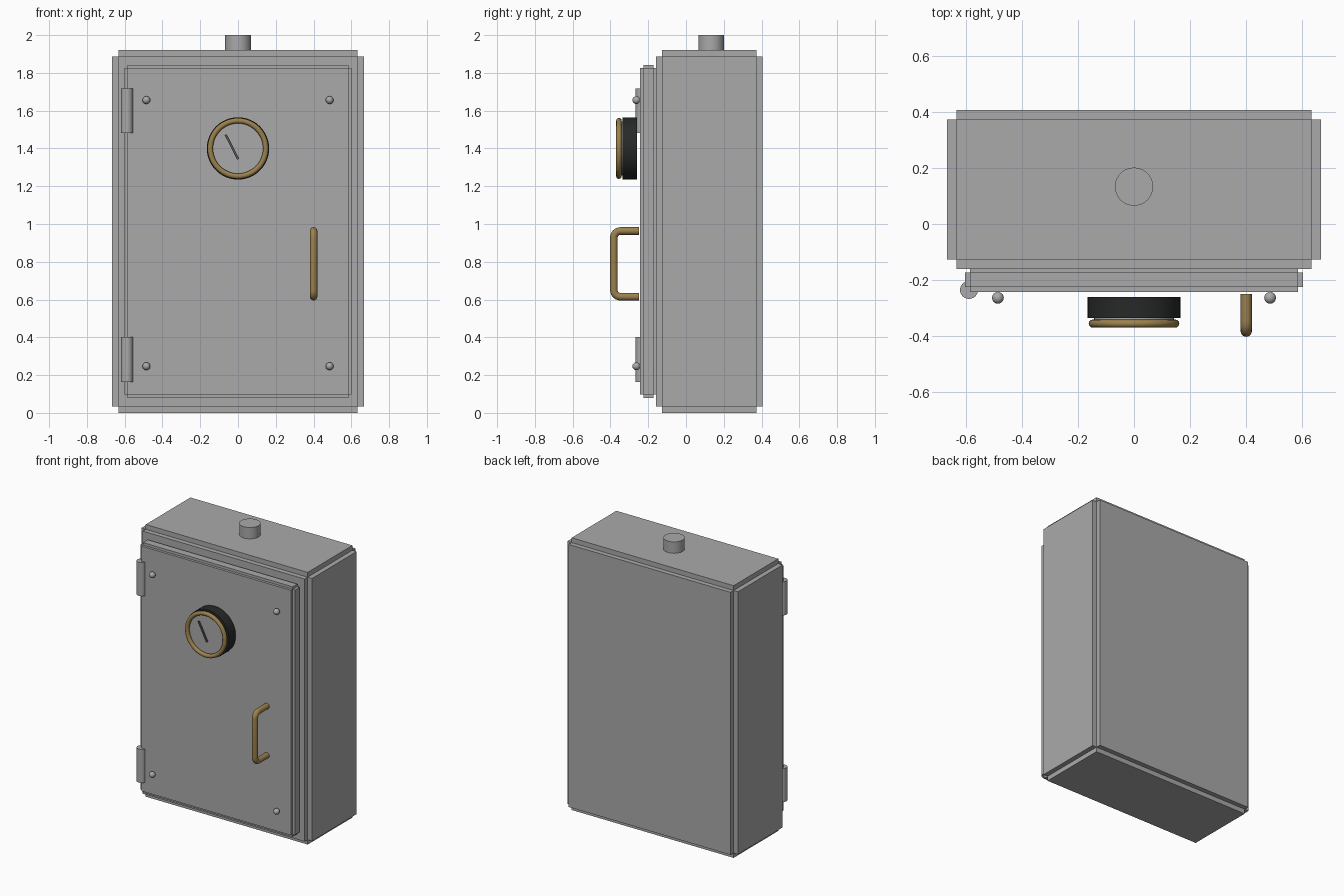
import bpy, bmesh, math
from mathutils import Matrix, Vector

if "Cube" in bpy.data.objects:
    bpy.data.objects.remove(bpy.data.objects["Cube"])


def material(name, rgb):
    m = bpy.data.materials.new(name)
    m.diffuse_color = (*rgb, 1)
    m.use_nodes = True
    m.node_tree.nodes["Principled BSDF"].inputs["Base Color"].default_value = m.diffuse_color
    return m


GREY = material("grey_steel", (0.40, 0.40, 0.40))
BRASS = material("brass", (0.33, 0.22, 0.075))
BLACK = material("black_casing", (0.02, 0.022, 0.022))
DARK = material("dark_needle", (0.09, 0.09, 0.09))


def finish(bm, name, mat, smooth=False):
    bmesh.ops.recalc_face_normals(bm, faces=bm.faces)
    me = bpy.data.meshes.new(name)
    if smooth:
        for f in bm.faces:
            f.smooth = True
        for e in bm.edges:
            e.smooth = len(e.link_faces) == 2 and e.calc_face_angle(0) < math.radians(40)
    bm.to_mesh(me)
    bm.free()
    me.materials.append(mat)
    ob = bpy.data.objects.new(name, me)
    bpy.context.collection.objects.link(ob)
    return ob


def add_box(bm, lo, hi):
    lo, hi = Vector(lo), Vector(hi)
    size = hi - lo
    bmesh.ops.create_cube(bm, size=1, matrix=Matrix.Translation((lo + hi) / 2)
                          @ Matrix.Diagonal((*size, 1)))


def stepped_box(name, lo, hi, step):
    """Three crossing slabs, leaving a square notch along every edge."""
    bm = bmesh.new()
    for axis in range(3):
        a = [v if i == axis else v + step for i, v in enumerate(lo)]
        b = [v if i == axis else v - step for i, v in enumerate(hi)]
        add_box(bm, a, b)
    return finish(bm, name, GREY)


def cylinder(name, mat, centre, r, depth, along_y=False, segs=40):
    bm = bmesh.new()
    rot = Matrix.Rotation(math.pi / 2, 4, 'X') if along_y else Matrix()
    bmesh.ops.create_cone(bm, cap_ends=True, segments=segs, radius1=r, radius2=r,
                          depth=depth, matrix=Matrix.Translation(centre) @ rot)
    return finish(bm, name, mat, True)


# Cabinet and door
stepped_box("cabinet_body", (-0.666, -0.16, 0.0), (0.666, 0.406, 1.92), 0.034)
stepped_box("door", (-0.602, -0.243, 0.079), (0.602, -0.155, 1.843), 0.018)

# Conduit stub on the roof
cylinder("roof_conduit", GREY, (0, 0.133, 1.955), 0.068, 0.09)

# Hinges and door screws
for tag, z in (("lower", 0.283), ("upper", 1.60)):
    cylinder(tag + "_hinge", GREY, (-0.588, -0.235, z), 0.032, 0.237, segs=24)
for i, (x, z) in enumerate((sx, sz) for sx in (-0.485, 0.485) for sz in (0.247, 1.656)):
    bm = bmesh.new()
    bmesh.ops.create_uvsphere(bm, u_segments=12, v_segments=8, radius=0.021,
                              matrix=Matrix.Translation((x, -0.263, z))
                              @ Matrix.Rotation(math.pi / 2, 4, 'X'))
    finish(bm, "door_screw_%d" % i, GREY, True)

# Gauge: casing, dial, bezel ring, needle
GZ = 1.40
cylinder("gauge_casing", BLACK, (0, -0.298, GZ), 0.165, 0.075, True, 48)
cylinder("gauge_dial", GREY, (0, -0.338, GZ), 0.142, 0.008, True, 48)
bpy.ops.mesh.primitive_torus_add(major_segments=48, minor_segments=12, major_radius=0.147,
                                 minor_radius=0.0145, location=(0, -0.355, GZ),
                                 rotation=(math.pi / 2, 0, 0))
ring = bpy.context.object
ring.name = "gauge_bezel"
ring.data.materials.append(BRASS)
bpy.ops.object.shade_smooth()

bm = bmesh.new()
add_box(bm, (-0.006, -0.004, -0.073), (0.006, 0.004, 0.073))
bm.transform(Matrix.Translation((-0.032, -0.346, 1.408))
             @ Matrix.Rotation(-math.atan2(0.064, 0.125), 4, 'Y'))
finish(bm, "gauge_needle", DARK)

# Handle: round bar swept along a bracket path with rounded corners
Y0, Y1, Z0, Z1, R, BEND = -0.25, -0.382, 0.615, 0.963, 0.02, 0.035
path = [(Y0, Z0)]
for cz, start in ((Z0 + BEND, 270), (Z1 - BEND, 180)):
    for k in range(7):
        a = math.radians(start - 15 * k)
        path.append((Y1 + BEND + BEND * math.cos(a), cz + BEND * math.sin(a)))
path.append((Y0, Z1))
bm = bmesh.new()
rings = []
for i, p in enumerate(path):
    q, s = path[max(i - 1, 0)], path[min(i + 1, len(path) - 1)]
    if i in (1, 8):
        t = Vector((0, s[0] - p[0], s[1] - p[1]))
    else:
        t = Vector((0, s[0] - q[0], s[1] - q[1]))
    t.normalize()
    side = Vector((1, 0, 0))
    up = t.cross(side)
    rings.append([bm.verts.new(Vector((0.4, *p)) + R * (math.cos(a) * side + math.sin(a) * up))
                  for a in (math.tau * j / 16 for j in range(16))])
for a, b in zip(rings, rings[1:]):
    for j in range(16):
        bm.faces.new((a[j], a[(j + 1) % 16], b[(j + 1) % 16], b[j]))
bm.faces.new(rings[0])
bm.faces.new(rings[-1])
finish(bm, "door_handle", BRASS, True)
